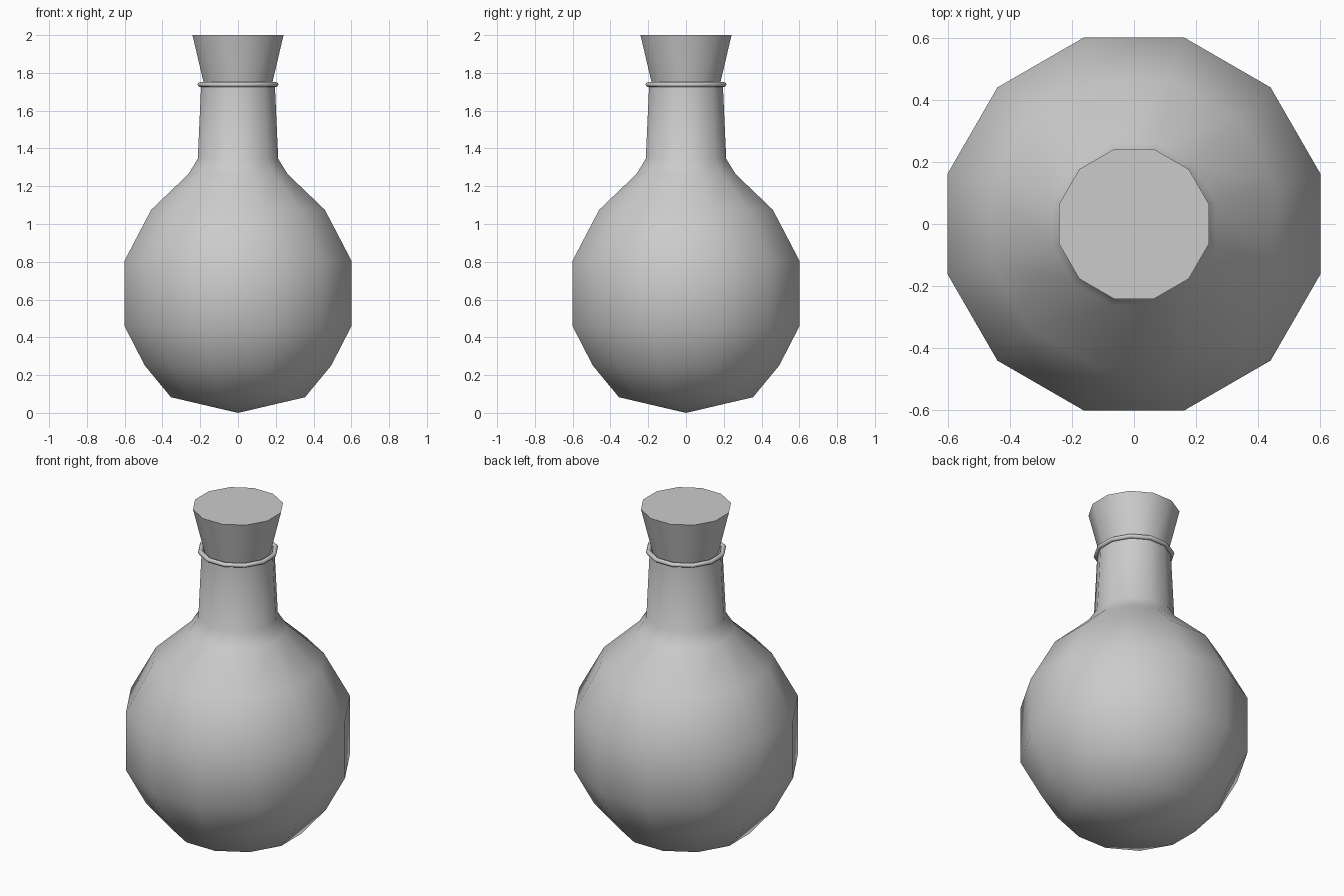
import bpy, bmesh, math

if "Cube" in bpy.data.objects:
    bpy.data.objects.remove(bpy.data.objects["Cube"])

SIDES = 12
K = 1 / math.cos(math.pi / SIDES)  # silhouette half-width to corner radius


def lathe(name, profile, closed=False, sharp=180):
    """Revolve (half_width, z) points into a 12-sided form."""
    bm = bmesh.new()
    rings = []
    for w, z in profile:
        if w == 0:
            rings.append([bm.verts.new((0, 0, z))] * SIDES)
            continue
        ring = []
        for i in range(SIDES):
            a = 2 * math.pi * (i + 0.5) / SIDES
            ring.append(bm.verts.new((w * K * math.cos(a), w * K * math.sin(a), z)))
        rings.append(ring)
    pairs = list(zip(rings, rings[1:]))
    if closed:
        pairs.append((rings[-1], rings[0]))
    for lo, hi in pairs:
        for i in range(SIDES):
            j = (i + 1) % SIDES
            corners = list(dict.fromkeys((lo[i], lo[j], hi[j], hi[i])))
            bm.faces.new(corners)
    bmesh.ops.recalc_face_normals(bm, faces=bm.faces)
    mesh = bpy.data.meshes.new(name)
    bm.to_mesh(mesh)
    bm.free()
    ob = bpy.data.objects.new(name, mesh)
    bpy.context.collection.objects.link(ob)
    bpy.ops.object.select_all(action='DESELECT')
    ob.select_set(True)
    bpy.context.view_layer.objects.active = ob
    bpy.ops.object.shade_smooth_by_angle(angle=math.radians(sharp))
    return ob


# Round body and open neck
lathe("flask_body", [(0, 0), (0.355, 0.083), (0.493, 0.25), (0.601, 0.46),
                     (0.601, 0.805), (0.46, 1.075), (0.262, 1.265),
                     (0.213, 1.345), (0.195, 1.74)])

# Thin rounded lip around the mouth
lip = [(0.201 + 0.013 * math.cos(t * math.pi / 4),
        1.738 + 0.013 * math.sin(t * math.pi / 4)) for t in range(8)]
lathe("neck_lip", lip, closed=True)

# Tapered stopper pushed into the neck
lathe("stopper", [(0, 1.62), (0.152, 1.62), (0.241, 2.0), (0, 2.0)], sharp=40)
